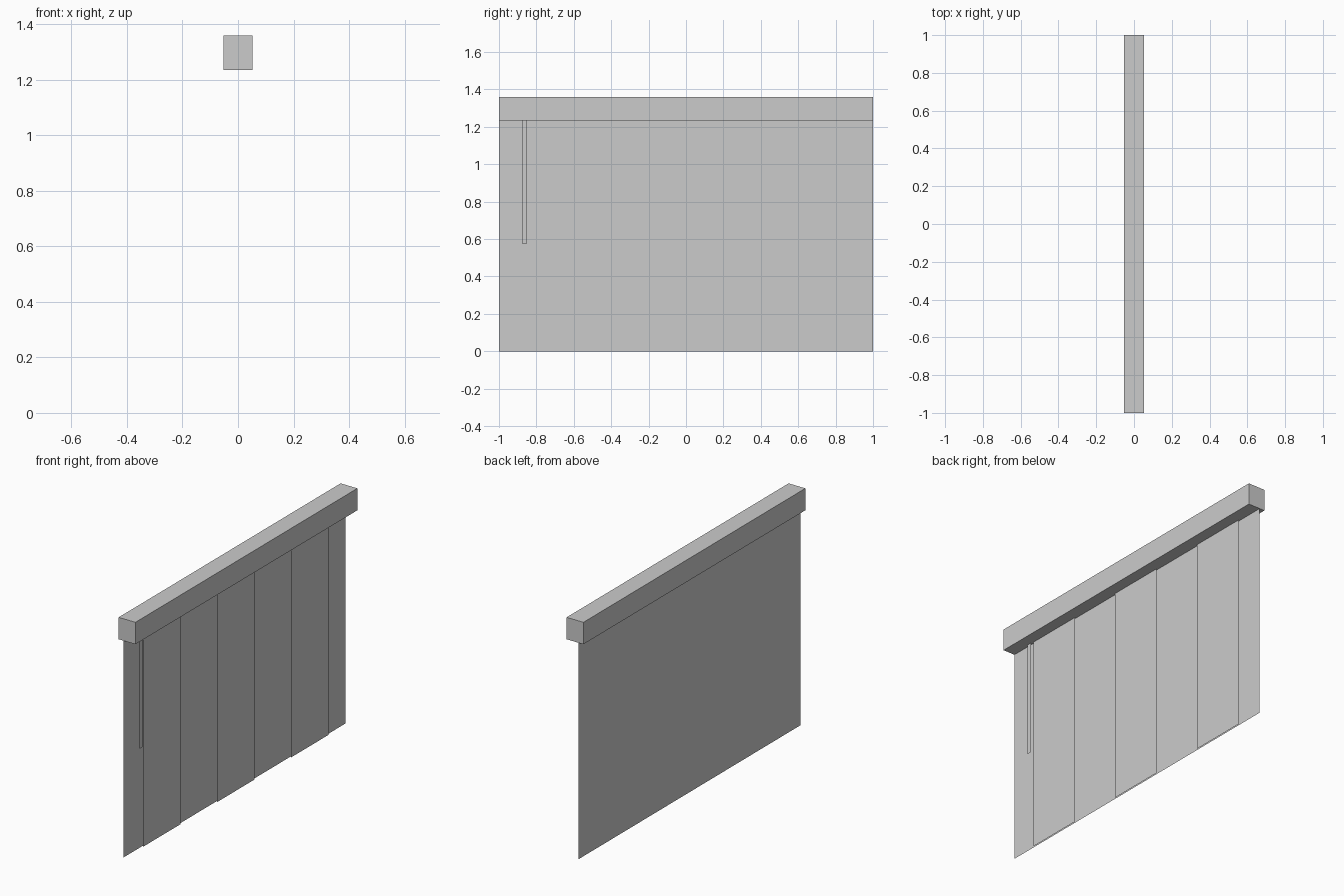
import bpy
import bmesh
from mathutils import Vector

cube = bpy.data.objects.get("Cube")
if cube:
    bpy.data.objects.remove(cube, do_unlink=True)

# One plain grey for the whole blind
grey = bpy.data.materials.new("light_grey")
grey.use_nodes = True
colour = (0.6, 0.6, 0.6, 1)
grey.diffuse_color = colour
grey.node_tree.nodes["Principled BSDF"].inputs["Base Color"].default_value = colour


def add_object(name, bm):
    mesh = bpy.data.meshes.new(name)
    bm.to_mesh(mesh)
    bm.free()
    mesh.materials.append(grey)
    obj = bpy.data.objects.new(name, mesh)
    bpy.context.scene.collection.objects.link(obj)
    return obj


def add_box(name, low, high):
    low, high = Vector(low), Vector(high)
    bm = bmesh.new()
    bmesh.ops.create_cube(bm, size=1)
    bmesh.ops.scale(bm, vec=high - low, verts=bm.verts)
    bmesh.ops.translate(bm, vec=(low + high) / 2, verts=bm.verts)
    return add_object(name, bm)


def add_sheet(name, x, y_mid, width, bottom, top):
    """Flat upright sheet facing +x."""
    bm = bmesh.new()
    y0, y1 = y_mid - width / 2, y_mid + width / 2
    corners = [(y0, bottom), (y1, bottom), (y1, top), (y0, top)]
    bm.faces.new([bm.verts.new((x, y, z)) for y, z in corners])
    return add_object(name, bm)


RAIL_BOTTOM, RAIL_TOP = 1.235, 1.36

# Head rail across the top
add_box("head_rail", (-0.053, -1, RAIL_BOTTOM), (0.053, 1, RAIL_TOP))

# Full-width fabric behind, with three raised panels in front of it
add_sheet("back_fabric", -0.021, 0, 2, 0, RAIL_BOTTOM)
for i in (-1, 0, 1):
    add_sheet(f"front_panel_{i + 2}", -0.013, i * 2 / 3, 0.337, 0, RAIL_BOTTOM)

# Flat pull wand hanging from the rail
add_sheet("pull_wand", -0.008, -0.863, 0.027, 0.575, RAIL_BOTTOM)
